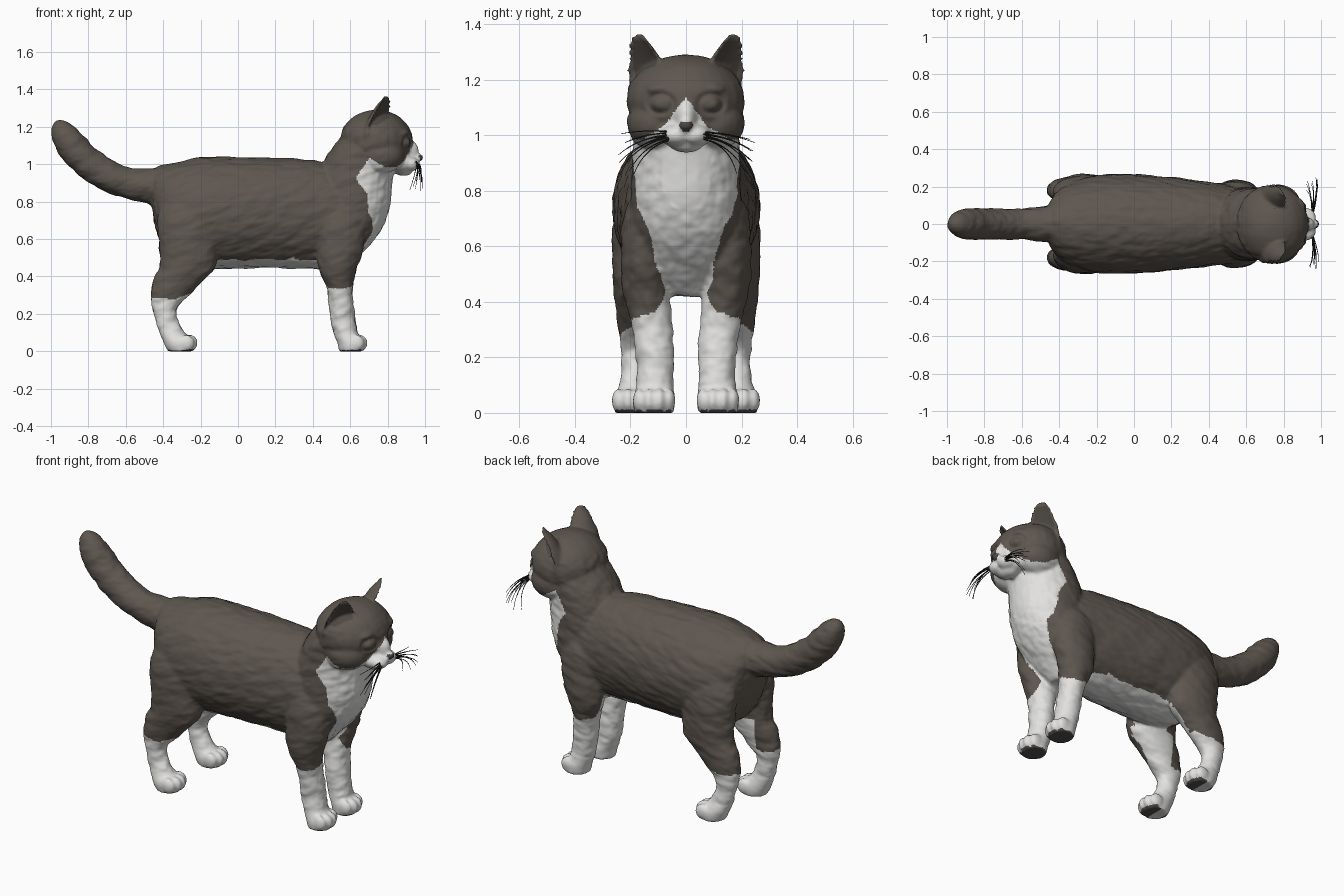
import bpy, bmesh, math, random
from mathutils import Vector as V, Matrix, noise

if "Cube" in bpy.data.objects:
    bpy.data.objects.remove(bpy.data.objects["Cube"])

random.seed(4)


def material(name, rgb):
    m = bpy.data.materials.new(name)
    m.diffuse_color = (*rgb, 1)
    m.use_nodes = True
    m.node_tree.nodes["Principled BSDF"].inputs["Base Color"].default_value = m.diffuse_color
    return m


FUR, WHITE, INNER, NOSE, PAD, WHISK = range(6)
MATS = [material("dark fur", (0.112, 0.095, 0.079)), material("white fur", (0.76, 0.755, 0.745)),
        material("inner ear", (0.075, 0.065, 0.056)), material("nose leather", (0.07, 0.062, 0.055)),
        material("paw pad", (0.09, 0.078, 0.068)), material("whisker", (0.02, 0.019, 0.018))]


# ---------- helpers ----------
def smooth_rows(rows, n=5):
    """Catmull-Rom interpolation of section rows."""
    out, last = [], len(rows) - 1
    for i in range(last):
        q = [rows[max(i - 1, 0)], rows[i], rows[i + 1], rows[min(i + 2, last)]]
        for k in range(n):
            t = k / n
            out.append([0.5 * (2 * b + (c - a) * t + (2 * a - 5 * b + 4 * c - d) * t * t
                               + (3 * b - a - 3 * c + d) * t ** 3) for a, b, c, d in zip(*q)])
    return out + [list(rows[-1])]


def loft(bm, rings):
    vs = [[bm.verts.new(p) for p in r] for r in rings]
    for r, q in zip(vs, vs[1:]):
        for i in range(len(r)):
            j = (i + 1) % len(r)
            bm.faces.new((r[i], r[j], q[j], q[i]))
    bm.faces.new(vs[0][::-1])
    bm.faces.new(vs[-1])


def oval(c, a, b, n=28):
    return [c + a * math.cos(t * math.tau / n) + b * math.sin(t * math.tau / n) for t in range(n)]


def stack(bm, rows, s=1):
    """Horizontal sections: z, x from, x to, y centre, half width."""
    loft(bm, [oval(V(((x0 + x1) / 2, s * y, z)), V(((x1 - x0) / 2, 0, 0)), V((0, w, 0)))
              for z, x0, x1, y, w in smooth_rows(rows)])


def blob(bm, c, r):
    bmesh.ops.create_uvsphere(bm, u_segments=24, v_segments=16, radius=1,
                              matrix=Matrix.Translation(c) @ Matrix.Diagonal((*r, 1)))


def interp(x, pts):
    for (a, u), (b, v) in zip(pts, pts[1:]):
        if x <= b:
            return u + (v - u) * max(0, x - a) / (b - a)
    return pts[-1][1]


def tube(bm, pts, radii, n):
    rings = []
    for i, p in enumerate(pts):
        d = (pts[min(i + 1, len(pts) - 1)] - pts[max(i - 1, 0)]).normalized()
        a = d.cross(V((0, 1, 0.01))).normalized()
        rings.append(oval(p, a * radii[i], d.cross(a) * radii[i], n))
    loft(bm, rings)


def finish(bm, name):
    bmesh.ops.recalc_face_normals(bm, faces=bm.faces)
    mesh = bpy.data.meshes.new(name)
    bm.to_mesh(mesh)
    bm.free()
    ob = bpy.data.objects.new(name, mesh)
    bpy.context.collection.objects.link(ob)
    return ob


# ---------- body volumes ----------
bm = bmesh.new()
# torso: x, underside, back, half width
torso = [(-.465, .80, .95, .07), (-.43, .62, .985, .15), (-.35, .50, 1.005, .22), (-.2, .445, 1.037, .26),
         (0, .443, 1.037, .265), (.2, .445, 1.032, .25), (.4, .44, 1.022, .225), (.55, .445, .98, .205),
         (.65, .55, .90, .15)]
loft(bm, [oval(V((x, 0, (a + b) / 2)), V((0, w, 0)), V((0, 0, (b - a) / 2)), 36)
          for x, a, b, w in smooth_rows(torso)])
# chest and neck
stack(bm, [(.42, .46, .56, 0, .08), (.52, .42, .66, 0, .165), (.63, .4, .755, 0, .195), (.76, .4, .81, 0, .2),
           (.89, .4, .825, 0, .195), (1.0, .45, .835, 0, .19), (1.08, .5, .84, 0, .185), (1.15, .56, .84, 0, .155)])
# tail
tail = smooth_rows([(-.38, .87, .1), (-.48, .885, .095), (-.6, .90, .082), (-.72, .952, .084), (-.82, 1.025, .084),
                    (-.89, 1.10, .082), (-.93, 1.16, .07), (-.955, 1.21, .045), (-.963, 1.236, .012)])
tube(bm, [V((x, 0, z)) for x, z, r in tail], [r for x, z, r in tail], 24)
# head, muzzle, bridge, chin, nose
for c, r in [((.74, 0, 1.125), (.195, .213, .165)), ((.88, 0, 1.005), (.07, .10, .055)),
             ((.905, 0, 1.065), (.062, .04, .07)), ((.885, 0, .967), (.05, .06, .03)),
             ((.966, 0, 1.034), (.026, .027, .02))]:
    blob(bm, c, r)

EARS = []
for s in (1, -1):
    # cheeks, whisker pads, eyelids, brows
    for c, r in [((.765, .11, 1.045), (.125, .103, .095)), ((.918, .036, 1.0), (.055, .052, .038)),
                 ((.888, .09, 1.113), (.034, .037, .029)), ((.868, .08, 1.165), (.05, .065, .028))]:
        blob(bm, (c[0], s * c[1], c[2]), r)
    # front leg and shoulder
    stack(bm, [(.86, .46, .58, .11, .05), (.72, .42, .67, .143, .08), (.55, .42, .67, .15, .085),
               (.44, .43, .635, .145, .083), (.33, .475, .612, .125, .076), (.2, .49, .625, .112, .068),
               (.1, .51, .64, .112, .067), (.05, .53, .67, .115, .076), (0, .54, .67, .115, .072)], s)
    # hind leg and haunch
    stack(bm, [(.86, -.38, -.2, .13, .06), (.72, -.43, -.1, .168, .09), (.55, -.42, -.11, .174, .093),
               (.45, -.42, -.12, .175, .088), (.385, -.452, -.18, .178, .077), (.30, -.467, -.26, .182, .063),
               (.22, -.455, -.33, .184, .05), (.12, -.428, -.30, .186, .05), (.05, -.40, -.24, .19, .07),
               (0, -.375, -.24, .19, .066)], s)
    # toes
    for x, y in ((.648, .115), (-.26, .19)):
        for dy, dx in ((-.053, -.015), (-.019, .003), (.019, .003), (.053, -.015)):
            blob(bm, (x + dx, s * (y + dy), .044), (.042, .024, .044))
    # ear: crescent sections from base to tip
    base, tip = V((.742, s * .13, 1.15)), V((.808, s * .18, 1.367))
    f = V((math.cos(.62), s * math.sin(.62), 0))
    side = V((-f.y, f.x, 0))
    width = [(0, .095), (.4, .084), (.7, .06), (.9, .036), (1, .018)]
    EARS.append((base, tip, f, side, width))
    rings = []
    for i in range(13):
        w = interp(i / 12, width)
        d, ring = max(.9 * w, .03), []
        for k in range(28):
            c, sn = math.cos(k * math.tau / 28), math.sin(k * math.tau / 28)
            ring.append(base.lerp(tip, i / 12) + side * w * sn + f * d * (c if c < 0 else -.42 * c))
        rings.append(ring)
    loft(bm, rings)
body = finish(bm, "cat_body")

# fuse the volumes into one skin
rm = body.modifiers.new("fuse", 'REMESH')
rm.mode, rm.voxel_size = 'VOXEL', .0085
sm = body.modifiers.new("soften", 'SMOOTH')
sm.factor, sm.iterations = .5, 6
fused = bpy.data.meshes.new_from_object(body.evaluated_get(bpy.context.evaluated_depsgraph_get()))
body.modifiers.clear()
body.data = fused
fused.materials.clear()
for m in MATS[:5]:
    fused.materials.append(m)

# eye sockets and shallow fur relief
shift = []
for v in fused.vertices:
    p, n = v.co, v.normal
    amp = .0055 if p.x < .8 and .1 < p.z < 1.2 else .0015
    q = V((p.x * 9 + p.z * 6, p.y * 22, p.z * 24 - p.x * 8))
    d = n * amp * (noise.noise(q) + .4 * noise.noise(q * 2.1))
    if p.x > .82 and p.z > 1.03:
        e = math.hypot(abs(p.y) - .09, 1.25 * (p.z - 1.113))
        d.x -= .011 * math.exp(-((e - .042) / .012) ** 2)
    shift.append(p + d)
for v, p in zip(fused.vertices, shift):
    v.co = p


# ---------- coat pattern ----------
def coat(p, n):
    x, y, z = p.x, abs(p.y), p.z
    if z > 1.21 and y > .05:
        base, tip, f, side, width = EARS[0 if p.y > 0 else 1]
        h = (z - base.z) / (tip.z - base.z)
        off = p - base.lerp(tip, h)
        if h < .88 and n.dot(f) > .2 and abs(off.dot(side)) < .72 * interp(h, width) and off.dot(f) < .012:
            return INNER
    if x > .962 and y < interp(z, [(1.012, .008), (1.03, .022), (1.045, .03)]) and 1.012 < z < 1.048:
        return NOSE
    if z < .012 and n.z < -.6 and (x > .54 or -.30 < x < -.2 or x < -.36):
        return PAD
    wob = .012 * noise.noise(p * 14)
    # face blaze, chin and throat
    if x > .85 and z > .93:
        edge = interp(y, [(0, 1.135), (.02, 1.115), (.05, 1.065), (.075, 1.03), (.13, 1.0), (.2, .975)])
        return WHITE if z + wob < edge else FUR
    # neck and chest
    if x > .5 and z > .4:
        wide = interp(z, [(.42, .07), (.52, .10), (.63, .12), (.73, .175), (.86, .23), (1.0, .25)])
        back = interp(z, [(.5, .5), (.62, .66), (.72, .70), (.84, .69), (.92, .625), (1.035, .70)])
        if y + wob < wide and x + wob > back and z < max(.985, 1.035 - .6 * (x - .7)):
            return WHITE
    # socks
    if x > .3:
        if z + wob < interp(y, [(.07, .45), (.085, .40), (.11, .365), (.17, .34)]):
            return WHITE
    elif z + wob < .285 + .35 * max(0, x + .33):
        return WHITE
    # belly and inner thighs
    if -.3 < x < .5 and z + wob < .49 and y < .145:
        return WHITE
    if -.36 < x < 0 and z < .46 and y < .19 and n.y * p.y < 0:
        return WHITE
    return FUR


for poly in fused.polygons:
    poly.material_index = coat(poly.center, poly.normal)
    poly.use_smooth = True

# ---------- whiskers ----------
bm = bmesh.new()
for s in (1, -1):
    for k in range(10):
        t = k / 9
        a = V((.945 + .015 * random.random(), s * (.04 + .025 * random.random()), 1.012 - .025 * t))
        out = random.uniform(.21, .262) - .03 * t
        b = V((random.uniform(.915, .99), s * out, .995 - .135 * t + random.uniform(-.012, .01)))
        mid = (a + b) / 2 + V((.02, s * .035 * t, .012 + .03 * t))
        pts = [a.lerp(mid, u / 8).lerp(mid.lerp(b, u / 8), u / 8) for u in range(9)]
        tube(bm, pts, [.003 * (1 - .08 * u) for u in range(9)], 5)
whiskers = finish(bm, "whiskers")
whiskers.data.materials.append(MATS[WHISK])
whiskers.data.shade_smooth()
